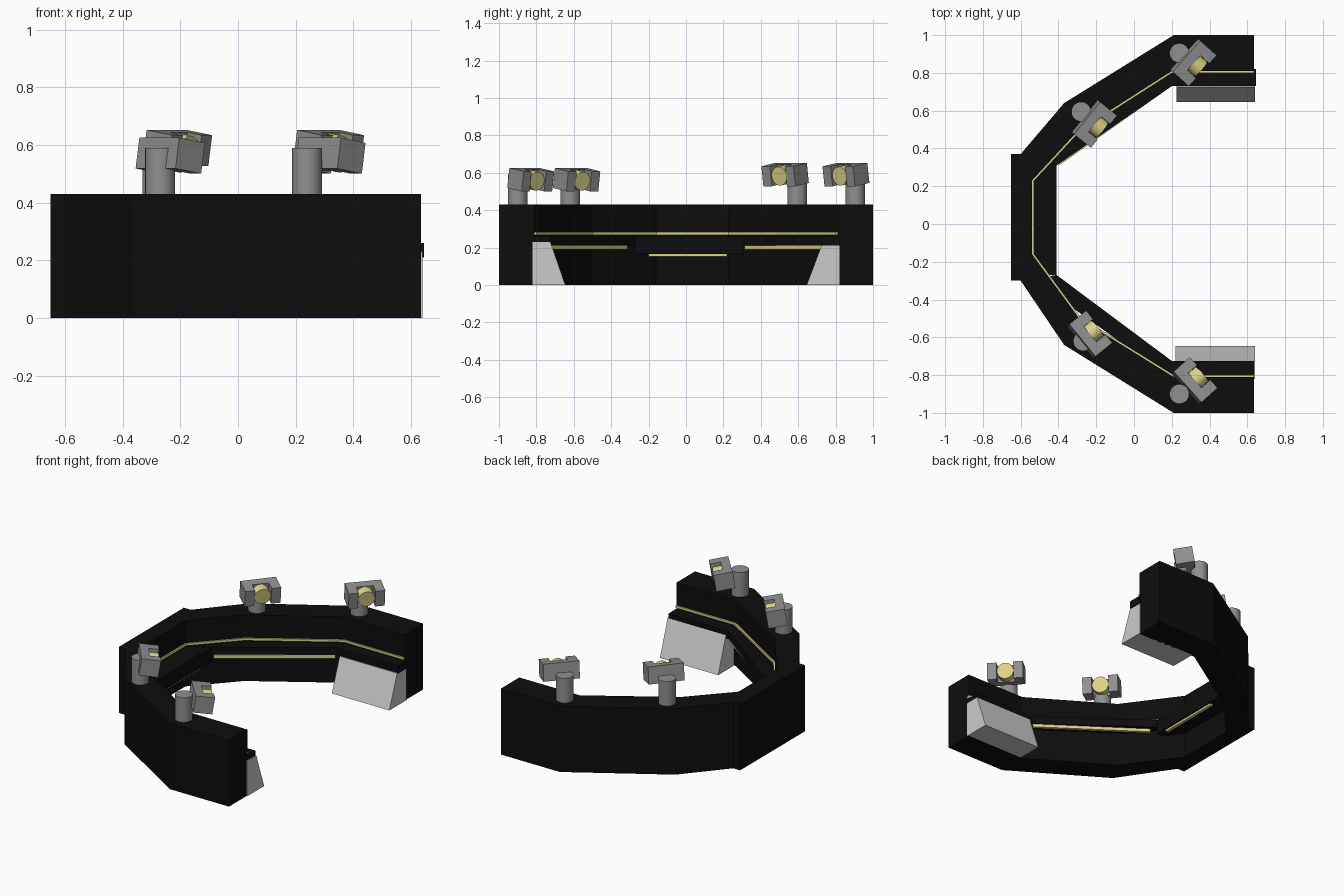
import bpy, bmesh
from math import radians, atan2
from mathutils import Vector, Matrix

if "Cube" in bpy.data.objects:
    bpy.data.objects.remove(bpy.data.objects["Cube"])


def material(name, rgb):
    m = bpy.data.materials.new(name)
    m.diffuse_color = (*rgb, 1)
    m.use_nodes = True
    m.node_tree.nodes["Principled BSDF"].inputs["Base Color"].default_value = m.diffuse_color
    return m


BLACK = material("black", (0.004, 0.004, 0.004))
GOLD = material("gold", (0.72, 0.65, 0.25))
GREY = material("dark_grey", (0.28, 0.28, 0.28))


def finish(name, bm, mat=None):
    bmesh.ops.recalc_face_normals(bm, faces=bm.faces)
    me = bpy.data.meshes.new(name)
    bm.to_mesh(me)
    bm.free()
    ob = bpy.data.objects.new(name, me)
    bpy.context.collection.objects.link(ob)
    if mat:
        me.materials.append(mat)
    return ob


def extrude(name, points, vec, mat=None):
    bm = bmesh.new()
    f = bm.faces.new([bm.verts.new(p) for p in points])
    r = bmesh.ops.extrude_face_region(bm, geom=[f])
    vs = [v for v in r["geom"] if isinstance(v, bmesh.types.BMVert)]
    bmesh.ops.translate(bm, verts=vs, vec=vec)
    return finish(name, bm, mat)


def slab(name, outline, z0, z1, mat):
    return extrude(name, [(x, y, z0) for x, y in outline], (0, 0, z1 - z0), mat)


def strip(name, path, z0, z1, width, mat):
    # ribbon of constant width with mitred corners
    pts = [Vector(p) for p in path]
    left, right = [], []
    for i, p in enumerate(pts):
        a = (p - pts[i - 1]).normalized() if i else None
        b = (pts[i + 1] - p).normalized() if i < len(pts) - 1 else None
        t = ((a or b) + (b or a)).normalized()
        n = Vector((-t.y, t.x)) * width / 2
        left.append(p + n)
        right.append(p - n)
    return slab(name, left + right[::-1], z0, z1, mat)


def cylinder(name, r, depth, matrix, mat):
    bm = bmesh.new()
    bmesh.ops.create_cone(bm, cap_ends=True, segments=32, radius1=r, radius2=r,
                          depth=depth, matrix=matrix)
    ob = finish(name, bm, mat)
    ob.data.shade_smooth()
    bpy.context.view_layer.objects.active = ob
    ob.select_set(True)
    bpy.ops.object.shade_smooth_by_angle(angle=radians(35))
    ob.select_set(False)
    return ob


# curved main wall
outer = [(0.635, 1), (0.21, 1), (-0.37, 0.64), (-0.6, 0.37), (-0.65, 0.37),
         (-0.65, -0.3), (-0.6, -0.3), (-0.37, -0.64), (0.21, -1), (0.635, -1)]
inner = [(0.635, -0.81), (0.21, -0.81), (-0.29, -0.5), (-0.54, -0.16),
         (-0.54, 0.23), (-0.3, 0.49), (0.2, 0.81), (0.635, 0.81)]
slab("curved_wall", outer + inner, 0, 0.43, BLACK)
strip("upper_light_strip", inner, 0.268, 0.283, 0.02, GOLD)

# inner ledges with light strips underneath
slab("ledge_end_front", [(0.2, -0.82), (0.635, -0.82), (0.635, -0.725), (0.2, -0.725)], 0.21, 0.26, BLACK)
slab("ledge_end_back", [(0.2, 0.82), (0.645, 0.82), (0.645, 0.73), (0.2, 0.73)], 0.21, 0.26, BLACK)
slab("ledge_wing_front", [(0.2, -0.725), (0.2, -0.82), (-0.54, -0.29), (-0.41, -0.27)], 0.21, 0.26, BLACK)
slab("ledge_wing_back", [(0.2, 0.73), (0.2, 0.82), (-0.3, 0.5), (-0.54, 0.25), (-0.41, 0.31)], 0.21, 0.26, BLACK)
slab("ledge_middle", [(-0.55, -0.27), (-0.41, -0.27), (-0.41, 0.31), (-0.55, 0.31)], 0.165, 0.258, BLACK)
for tag, s in (("front", -1), ("back", 1)):
    strip("lower_strip_" + tag, [(0.19, 0.735 * s), (-0.4, 0.32 * s)], 0.19, 0.212, 0.02, GOLD)
strip("lower_strip_middle", [(-0.43, -0.2), (-0.43, 0.22)], 0.152, 0.168, 0.02, GOLD)

# sloped consoles at both ends
for tag, s, x0, top in (("front", -1, 0.22, 0.23), ("back", 1, 0.225, 0.212)):
    prof = [(0.82, 0), (0.645, 0), (0.725, top), (0.82, top)]
    extrude("sloped_console_" + tag, [(x0, s * y, z) for y, z in prof], (0.64 - x0, 0, 0))

# lamps: post, U-shaped housing, round lens
lamps = [("front_right", (0.24, -0.9), (0.32, -0.83, 0.563), 42),
         ("front_left", (-0.27, -0.62), (-0.235, -0.585, 0.563), 39),
         ("back_right", (0.24, 0.905), (0.315, 0.855, 0.59), -42),
         ("back_left", (-0.28, 0.595), (-0.21, 0.53, 0.59), -39)]
housing = [(-0.058, -0.11), (0.058, -0.11), (0.058, -0.052), (-0.005, -0.052),
           (-0.005, 0.052), (0.058, 0.052), (0.058, 0.11), (-0.058, 0.11)]
for tag, (px, py), head, yaw in lamps:
    cylinder("post_" + tag, 0.052, 0.19, Matrix.Translation((px, py, 0.495)), GREY)
    pose = (Matrix.Translation(head) @ Matrix.Rotation(radians(yaw), 4, 'Z')
            @ Matrix.Rotation(radians(9), 4, 'Y'))
    ob = slab("lamp_housing_" + tag, housing, -0.054, 0.054, GREY)
    ob.data.transform(pose)
    lens = pose @ Matrix.Translation((0.022, 0, 0)) @ Matrix.Rotation(radians(90), 4, 'Y')
    cylinder("lamp_lens_" + tag, 0.051, 0.06, lens, GOLD)
